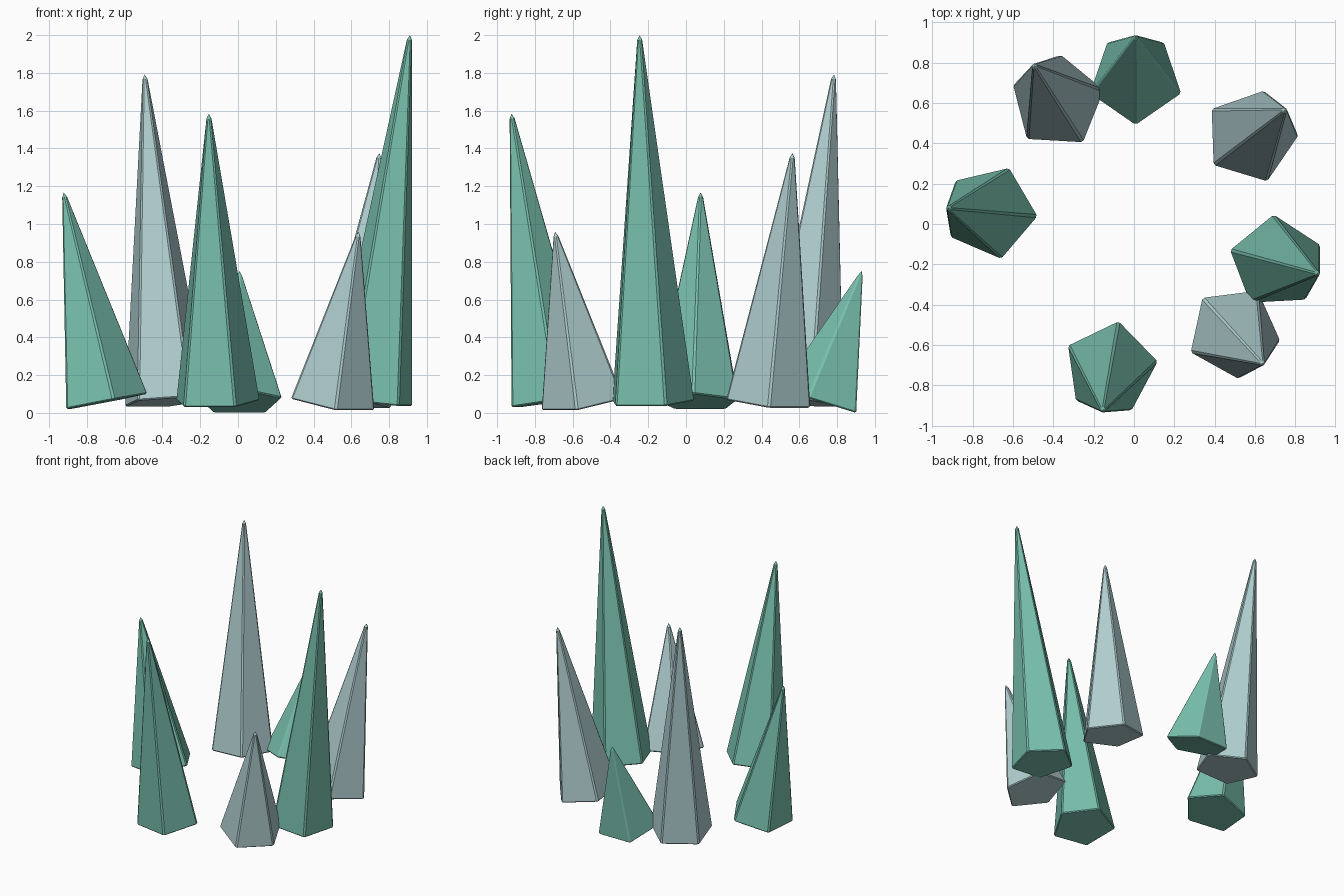
import bpy, bmesh, math
from mathutils import Vector, Matrix

if "Cube" in bpy.data.objects:
    bpy.data.objects.remove(bpy.data.objects["Cube"])

COUNT = 7
STEP = math.radians(137.5)      # turn between one spike and the next
CENTRE = Vector((0.008, -0.004, 0.057))
BASE_DIST, TIP_DIST = 0.72, 0.934
RADIUS = 0.237


def material(name, rgb):
    m = bpy.data.materials.new(name)
    m.diffuse_color = (*rgb, 1)
    m.use_nodes = True
    m.node_tree.nodes["Principled BSDF"].inputs["Base Color"].default_value = m.diffuse_color
    return m


def pentagon(r, z, chamfer):
    # five-sided ring whose corners are cut off, one corner on -x
    corners = [Vector((-r * math.cos(k * math.tau / 5), -r * math.sin(k * math.tau / 5), z)) for k in range(5)]
    pts = []
    for k, c in enumerate(corners):
        for n in (corners[k - 1], corners[(k + 1) % 5]):
            pts.append(c + (n - c).normalized() * chamfer)
    return pts


def spike(name, base, tip, angle, mat):
    axis = tip - base
    length = axis.length
    bm = bmesh.new()
    rings = [[bm.verts.new(p) for p in pentagon(*ring)] for ring in (
        (RADIUS - 0.007, 0, 0.008),
        (RADIUS, 0.007, 0.01),
        (0.016, length - 0.025, 0.006))]
    apex = bm.verts.new((0, 0, length))
    bm.faces.new(rings[0][::-1])
    for i in range(10):
        j = (i + 1) % 10
        for a, b in zip(rings, rings[1:]):
            bm.faces.new((a[i], a[j], b[j], b[i]))
        bm.faces.new((rings[2][i], rings[2][j], apex))
    bmesh.ops.recalc_face_normals(bm, faces=bm.faces)
    # lean outwards, then turn to the place on the circle
    lean = math.asin((TIP_DIST - BASE_DIST) / length)
    bm.transform(Matrix.Translation(base) @ Matrix.Rotation(angle, 4, 'Z') @ Matrix.Rotation(lean, 4, 'Y'))
    me = bpy.data.meshes.new(name)
    bm.to_mesh(me)
    bm.free()
    me.materials.append(mat)
    bpy.context.collection.objects.link(bpy.data.objects.new(name, me))


green = material("green_crystal", (0.19, 0.53, 0.42))
pale = material("pale_crystal", (0.43, 0.61, 0.62))

# ring of spikes, each one taller than the last
for i in range(COUNT):
    angle = math.pi / 2 - i * STEP
    out = Vector((math.cos(angle), math.sin(angle), 0))
    base = CENTRE + out * BASE_DIST
    tip = CENTRE + out * TIP_DIST
    tip.z = 0.75 + i * 1.25 / (COUNT - 1)
    spike(f"crystal_spike_{i + 1}", base, tip, angle, pale if i % 2 else green)
